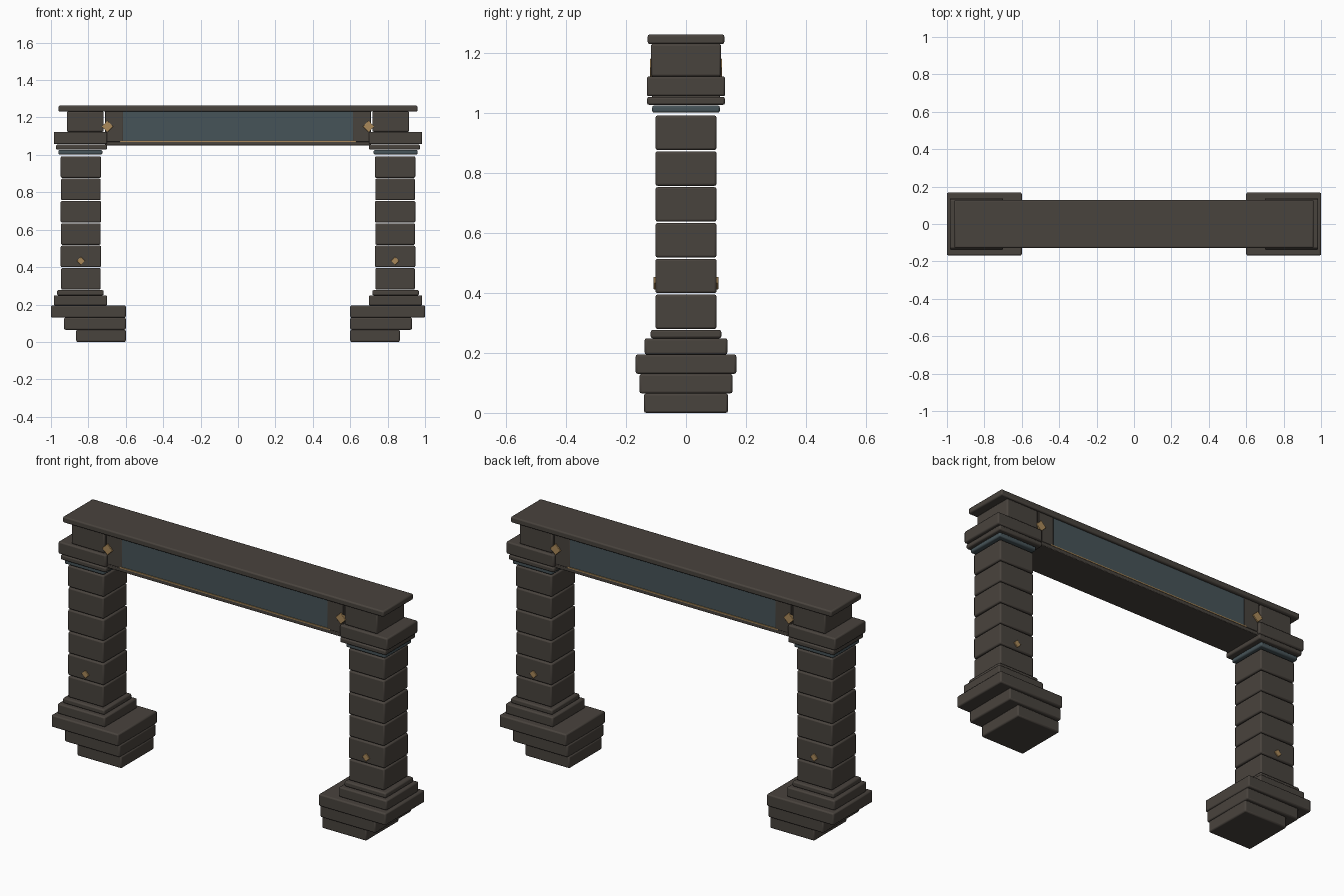
import bpy
import math

if "Cube" in bpy.data.objects:
    bpy.data.objects.remove(bpy.data.objects["Cube"])


def material(name, rgb):
    m = bpy.data.materials.new(name)
    m.diffuse_color = (*rgb, 1)
    m.use_nodes = True
    m.node_tree.nodes["Principled BSDF"].inputs["Base Color"].default_value = m.diffuse_color
    return m


STONE = material("dark stone", (0.066, 0.056, 0.047))
SLATE = material("blue slate", (0.062, 0.088, 0.099))
GOLD = material("aged gold", (0.40, 0.25, 0.10))


def box(name, x, y, z, mat=STONE, bevel=0.007, tilt=0):
    """Bevelled box from (min, max) pairs; tilt spins it about y."""
    bpy.ops.mesh.primitive_cube_add(size=1, location=[sum(p) / 2 for p in (x, y, z)])
    ob = bpy.context.object
    ob.name = name
    ob.scale = [p[1] - p[0] for p in (x, y, z)]
    bpy.ops.object.transform_apply(location=False, rotation=False, scale=True)
    ob.rotation_euler.y = tilt
    ob.data.materials.append(mat)
    if bevel:
        mod = ob.modifiers.new("soft edges", 'BEVEL')
        mod.width = bevel
        mod.segments = 2
        bpy.ops.object.shade_smooth_by_angle(angle=math.radians(35))
    return ob


def stud(name, x, z, radius, y):
    """Square stud standing on its corner."""
    h = radius / math.sqrt(2)
    box(name, (x - h, x + h), y, (z - h, z + h), GOLD, 0.002, math.pi / 4)


# name, outer x, inner x, half depth, bottom z, top z, material
LAYERS = [
    ("footing_low", 0.865, 0.60, 0.14, 0.0, 0.065, STONE),
    ("footing_mid", 0.93, 0.60, 0.155, 0.065, 0.13, STONE),
    ("footing_top", 1.0, 0.60, 0.168, 0.13, 0.195, STONE),
    ("plinth", 0.985, 0.70, 0.138, 0.195, 0.249, STONE),
    ("plinth_collar", 0.967, 0.718, 0.118, 0.249, 0.277, STONE),
    ("neck_ring", 0.96, 0.725, 0.113, 1.002, 1.026, SLATE),
    ("capital_lip", 0.973, 0.70, 0.13, 1.028, 1.055, STONE),
    ("capital", 0.985, 0.70, 0.131, 1.057, 1.123, STONE),
    ("end_block", 0.915, 0.718, 0.117, 1.123, 1.232, STONE),
]

for side, s in (("left", -1), ("right", 1)):
    def span(a, b):
        return tuple(sorted((s * a, s * b)))

    # footing, plinth and capital layers
    for name, outer, inner, d, z0, z1, mat in LAYERS:
        box(f"{side}_{name}", span(outer, inner), (-d, d), (z0, z1), mat)
    # stacked shaft stones with open joints
    for i in range(6):
        z = 0.28 + i * 0.1195
        w = 0.106 + 0.002 * (i % 2)
        c = s * 0.84
        box(f"{side}_shaft_stone_{i + 1}", (c - w, c + w), (-0.102, 0.102), (z, z + 0.115))
    # studs and beam end posts on both faces
    for face, f in (("front", -1), ("back", 1)):
        def depth(a, b):
            return tuple(sorted((f * a, f * b)))
        stud(f"{side}_{face}_shaft_stud", s * 0.84, 0.433, 0.022, depth(0.098, 0.108))
        stud(f"{side}_{face}_beam_stud", s * 0.698, 1.152, 0.031, depth(0.106, 0.121))
        box(f"{side}_{face}_beam_post", span(0.615, 0.71), depth(0.10, 0.114), (1.07, 1.232),
            bevel=0.002)

# crossing beam and roof slab
box("beam_core", (-0.71, 0.71), (-0.108, 0.108), (1.06, 1.232), bevel=0)
box("beam_underside", (-0.71, 0.71), (-0.114, 0.114), (1.05, 1.07), bevel=0.003)
box("roof_slab", (-0.96, 0.96), (-0.128, 0.128), (1.231, 1.263))

# slate panels and gold edging on both faces
for face, f in (("front", -1), ("back", 1)):
    ys = tuple(sorted((f * 0.105, f * 0.112)))
    box(f"{face}_panel", (-0.615, 0.615), ys, (1.076, 1.231), SLATE, 0)
    ys = tuple(sorted((f * 0.107, f * 0.115)))
    box(f"{face}_gold_edging", (-0.63, 0.63), ys, (1.069, 1.075), GOLD, 0)
